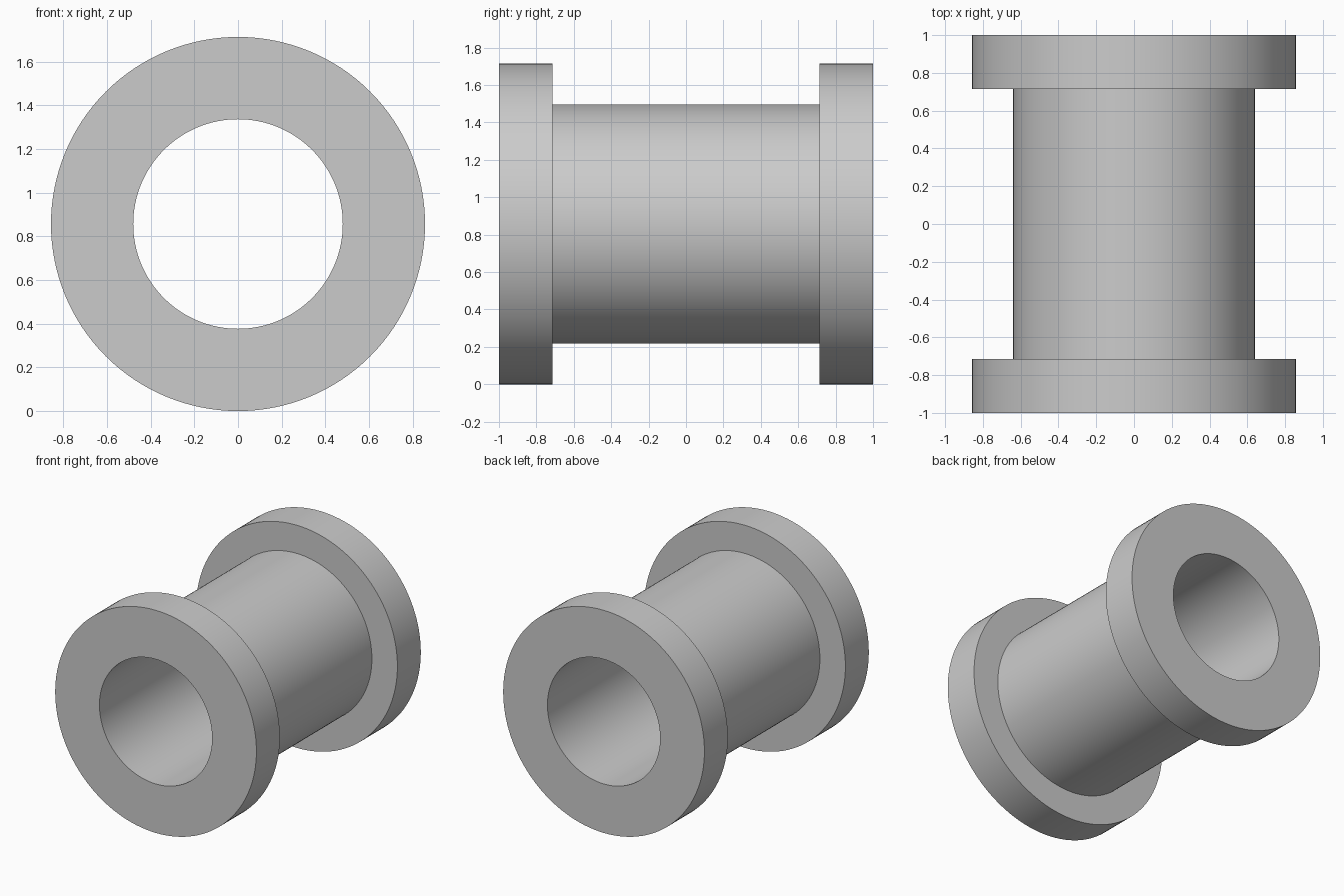
import bpy, bmesh, math
from mathutils import Matrix, Vector

if "Cube" in bpy.data.objects:
    bpy.data.objects.remove(bpy.data.objects["Cube"])

FLANGE_R, TUBE_R, BORE_R = 0.857, 0.64, 0.48
HALF_LENGTH, FLANGE_INNER = 1.0, 0.715
SEGMENTS = 128

# Half profile as (radius, y), closed by mirroring along the axis
half = [(BORE_R, HALF_LENGTH), (FLANGE_R, HALF_LENGTH),
        (FLANGE_R, FLANGE_INNER), (TUBE_R, FLANGE_INNER)]
profile = half + [(r, -y) for r, y in reversed(half)]

# Flanged sleeve: revolve the closed profile around the y axis
bm = bmesh.new()
rings = []
for i in range(SEGMENTS):
    turn = Matrix.Rotation(2 * math.pi * i / SEGMENTS, 3, 'Y')
    rings.append([bm.verts.new(turn @ Vector((0, y, r))) for r, y in profile])
n = len(profile)
for i in range(SEGMENTS):
    a, b = rings[i], rings[(i + 1) % SEGMENTS]
    for j in range(n):
        k = (j + 1) % n
        bm.faces.new((a[j], a[k], b[k], b[j]))
bmesh.ops.recalc_face_normals(bm, faces=bm.faces)
bmesh.ops.translate(bm, verts=bm.verts, vec=(0, 0, FLANGE_R))

mesh = bpy.data.meshes.new("flanged_sleeve")
bm.to_mesh(mesh)
bm.free()
sleeve = bpy.data.objects.new("flanged_sleeve", mesh)
bpy.context.collection.objects.link(sleeve)

# Plain grey finish
grey = bpy.data.materials.new("light_grey")
grey.diffuse_color = (0.6, 0.6, 0.6, 1)
grey.use_nodes = True
grey.node_tree.nodes["Principled BSDF"].inputs["Base Color"].default_value = grey.diffuse_color
mesh.materials.append(grey)

# Smooth round walls with sharp rims
bpy.context.view_layer.objects.active = sleeve
sleeve.select_set(True)
bpy.ops.object.shade_smooth_by_angle(angle=math.radians(30))
